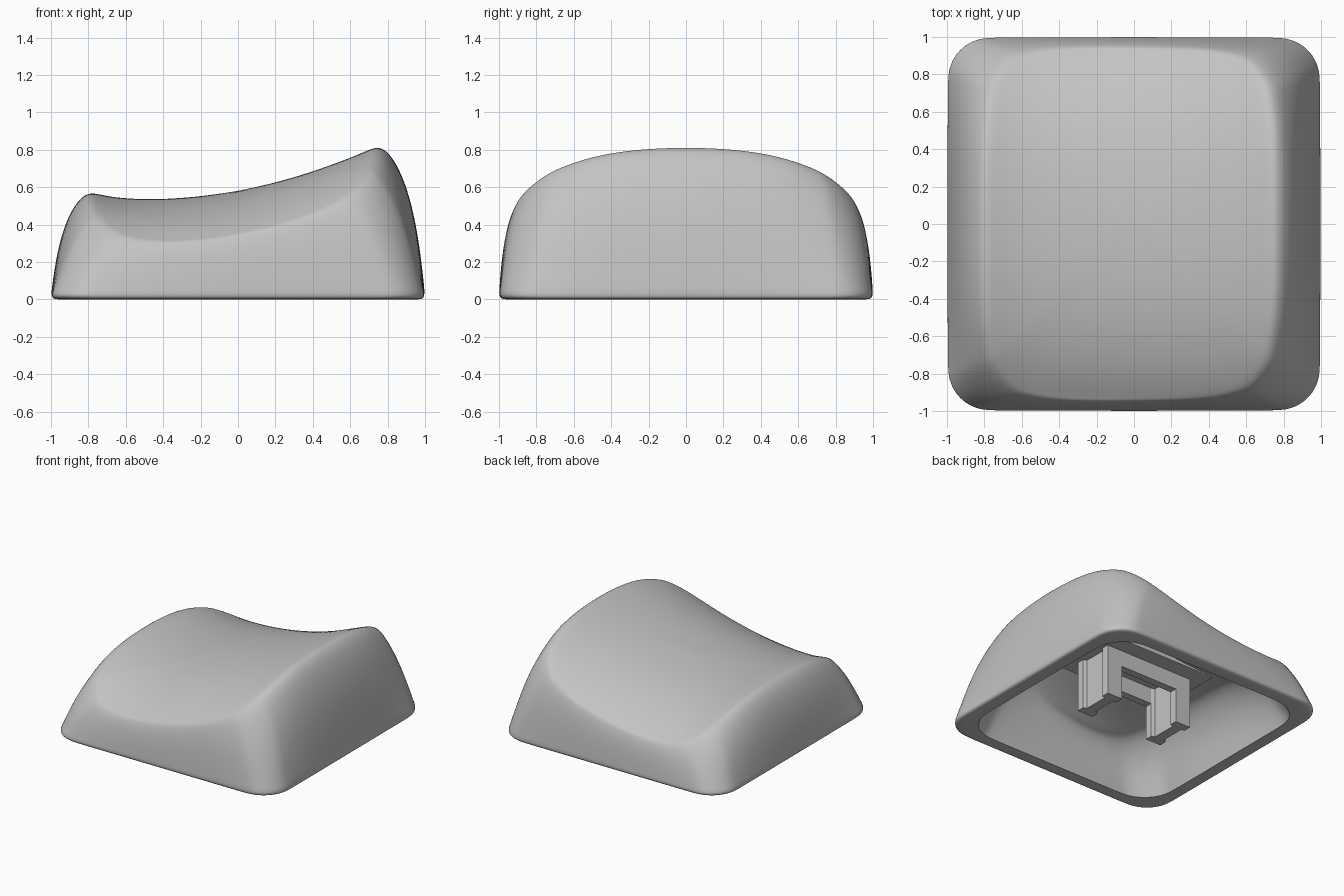
import bpy
import bmesh
import math

cube = bpy.data.objects.get("Cube")
if cube:
    bpy.data.objects.remove(cube, do_unlink=True)

# One matte grey plastic
grey = bpy.data.materials.new("grey_plastic")
grey.use_nodes = True
colour = (0.55, 0.55, 0.55, 1)
grey.diffuse_color = colour
grey.node_tree.nodes["Principled BSDF"].inputs["Base Color"].default_value = colour


def finish(bm, name):
    bmesh.ops.recalc_face_normals(bm, faces=bm.faces)
    mesh = bpy.data.meshes.new(name)
    bm.to_mesh(mesh)
    bm.free()
    mesh.materials.append(grey)
    obj = bpy.data.objects.new(name, mesh)
    bpy.context.collection.objects.link(obj)
    return obj


def dish(x, y):
    """Height of the saddle top: scooped along x, domed along y."""
    steep = 0.185 if x > -0.5 else 0.48
    return 0.534 + steep * (x + 0.5) ** 2 - 0.15 * y ** 2 - 0.13 * y ** 4


def rounded_square(half, radius, arc=6, straight=8):
    """Outline points, counter-clockwise from the +x +y corner."""
    c = half - radius
    corners = []
    for i, (sx, sy) in enumerate([(1, 1), (-1, 1), (-1, -1), (1, -1)]):
        angles = [math.pi / 2 * (i + k / arc) for k in range(arc + 1)]
        corners.append([(sx * c + radius * math.cos(a), sy * c + radius * math.sin(a)) for a in angles])
    pts = []
    for i, corner in enumerate(corners):
        pts += corner
        (x0, y0), (x1, y1) = corner[-1], corners[(i + 1) % 4][0]
        pts += [(x0 + (x1 - x0) * k / straight, y0 + (y1 - y0) * k / straight) for k in range(1, straight)]
    return pts


def rim_point(x, y, scale, power):
    """Bulged rim of the top, in line with a base point."""
    f = scale / (abs(x) ** power + abs(y) ** power) ** (1 / power)
    return x * f * (0.74 if x > 0 else 0.78), y * f * 0.93


# Wall shape as (height, reach at mid side, reach at corner)
WALL = [(0, 1, 1), (0.1, 0.97, 0.93), (0.33, 0.89, 0.78), (0.57, 0.76, 0.6),
        (0.77, 0.58, 0.41), (0.91, 0.37, 0.24), (0.98, 0.18, 0.11), (1, 0, 0)]


def skin(base, rim_scale, power, drop, foot):
    """Rings that climb the wall from the base and close over the top."""
    rim = [rim_point(x, y, rim_scale, power) for x, y in base]
    rings = []
    for h, side, corner in WALL:
        ring = []
        for (bx, by), (rx, ry) in zip(base, rim):
            near_corner = min(1, (min(abs(bx), abs(by)) / 0.9) ** 2)
            out = side + (corner - side) * near_corner
            ring.append((rx + (bx - rx) * out, ry + (by - ry) * out,
                         foot + h * (dish(rx, ry) - drop - foot)))
        rings.append(ring)
    for s in (0.92, 0.8, 0.6, 0.4, 0.2):
        rings.append([(x * s, y * s, dish(x * s, y * s) - drop) for x, y in rim])
    return rings, (0, 0, dish(0, 0) - drop)


# Hollow cap: outer skin, flat lip and softly rounded inner skin as one closed shell
outer, outer_pole = skin(rounded_square(1, 0.22), 1, 5, 0, 0.02)
inner, inner_pole = skin(rounded_square(0.885, 0.26), 0.78, 3.5, 0.1, 0)
lip = [[(x, y, 0) for x, y in rounded_square(h, 0.22)] for h in (0.94, 0.985)]
rings = inner[::-1] + lip + outer

bm = bmesh.new()
loops = [[bm.verts.new(p) for p in ring] for ring in rings]
n = len(loops[0])
for a, b in zip(loops, loops[1:]):
    for i in range(n):
        j = (i + 1) % n
        bm.faces.new((a[i], a[j], b[j], b[i]))
for loop, pole in ((loops[0], inner_pole), (loops[-1], outer_pole)):
    tip = bm.verts.new(pole)
    for i in range(n):
        bm.faces.new((loop[i], loop[(i + 1) % n], tip))
# Keep the inside edge of the lip sharp
crease = bm.edges.layers.float.new("crease_edge")
sharp = loops[len(inner) - 1]
for i in range(n):
    edge = bm.edges.get((sharp[i], sharp[(i + 1) % n]))
    edge[crease] = 1
    edge.smooth = False
for f in bm.faces:
    f.smooth = True
cap = finish(bm, "cap_shell")
sub = cap.modifiers.new("smooth_surface", "SUBSURF")
sub.levels = sub.render_levels = 2


def prism(name, outline, z0, z1):
    bm = bmesh.new()
    face = bm.faces.new([bm.verts.new((x, y, z0)) for x, y in outline])
    top = bmesh.ops.extrude_face_region(bm, geom=[face])["geom"]
    bmesh.ops.translate(bm, vec=(0, 0, z1 - z0), verts=[v for v in top if isinstance(v, bmesh.types.BMVert)])
    return finish(bm, name)


# Flat mounting plate under the top
prism("mount_plate", [(-0.5, -0.3), (0.5, -0.3), (0.5, 0.3), (-0.5, 0.3)], 0.41, 0.47)

# Two prongs with a grooved, I-shaped section
quarter = [(0.068, 0.17), (0.068, 0.11), (0.04, 0.1)]
right_half = quarter + [(x, -y) for x, y in quarter[::-1]]
section = right_half + [(-x, -y) for x, y in right_half]
for side, label in ((1, "left"), (-1, "right")):
    prism(label + "_prong", [(x + side * 0.325, y) for x, y in section], 0.005, 0.43)

# Bars that tie the prongs together
for side, label in ((1, "back"), (-1, "front")):
    prism(label + "_tie_bar", [(x, side * y) for x, y in ((-0.3, 0.11), (0.3, 0.11), (0.3, 0.17), (-0.3, 0.17))],
          0.28, 0.43)
